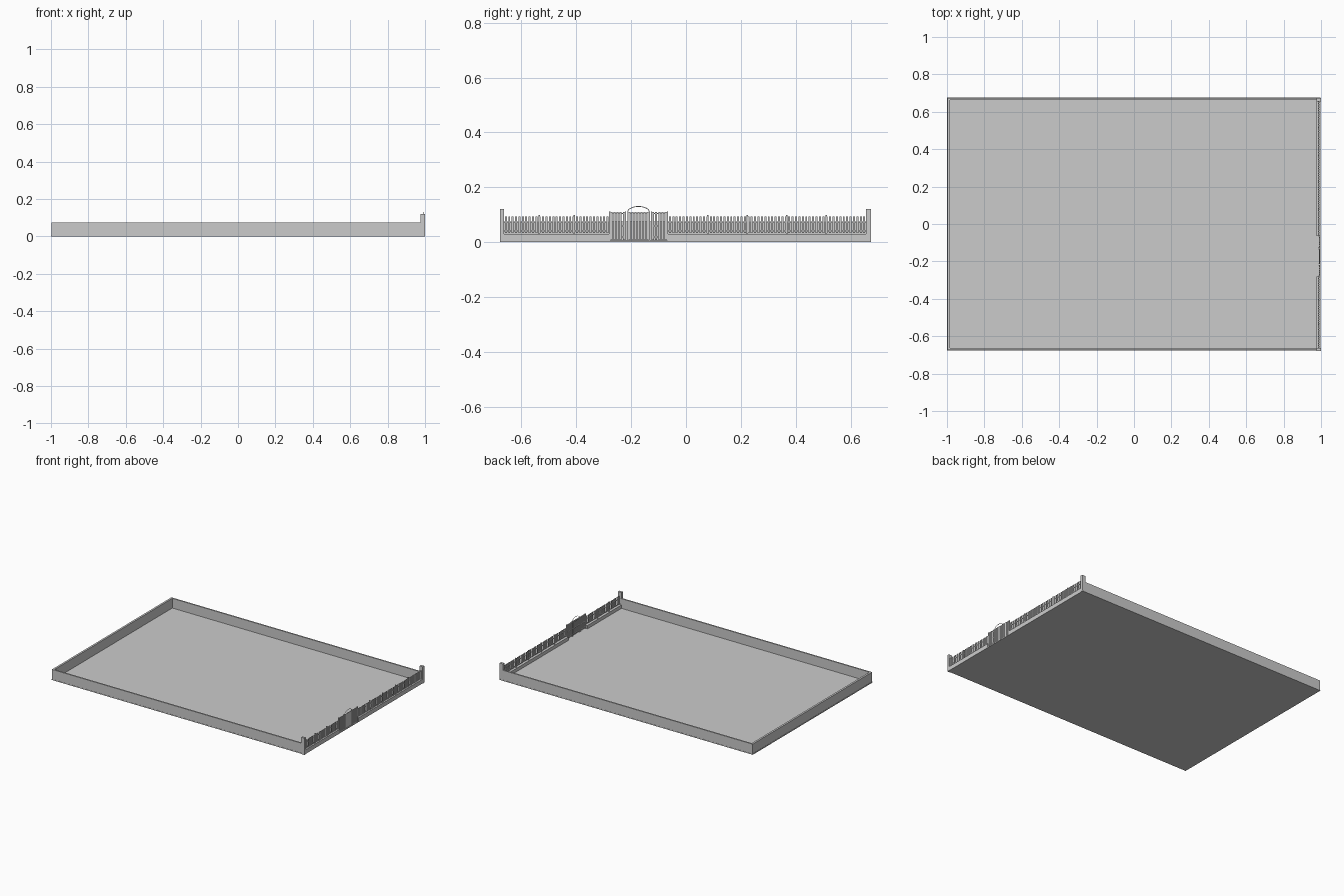
import bpy, bmesh, math
from mathutils import Matrix, Vector

if "Cube" in bpy.data.objects:
    bpy.data.objects.remove(bpy.data.objects["Cube"])


def boxes(name, specs):
    """One object made of axis-aligned boxes (x0, x1, y0, y1, z0, z1)."""
    bm = bmesh.new()
    for x0, x1, y0, y1, z0, z1 in specs:
        m = Matrix.Translation(((x0 + x1) / 2, (y0 + y1) / 2, (z0 + z1) / 2))
        m = m @ Matrix.Diagonal((x1 - x0, y1 - y0, z1 - z0, 1))
        bmesh.ops.create_cube(bm, size=1, matrix=m)
    me = bpy.data.meshes.new(name)
    bm.to_mesh(me)
    bm.free()
    ob = bpy.data.objects.new(name, me)
    bpy.context.collection.objects.link(ob)
    return ob


W = 0.675            # half depth of the yard
G0, G1 = -0.28, -0.065   # gate opening

# Ground slab
boxes("floor", [(-1, 0.997, -W, W, 0, 0.006)])

# Solid walls on three sides
boxes("left_wall", [(-0.998, -0.984, -W + 0.001, W - 0.001, 0.006, 0.075)])
boxes("front_wall", [(-0.998, 0.98, -W + 0.001, -W + 0.011, 0.006, 0.075)])
boxes("back_wall", [(-0.998, 0.98, W - 0.011, W - 0.001, 0.006, 0.075)])

# Corner pillars
boxes("corner_pillars", [(0.975, 1, -0.679, -0.663, 0, 0.12),
                         (0.975, 1, 0.656, 0.674, 0, 0.12)])

# Low plinth under the fence, open at the gate
boxes("fence_plinth", [(0.975, 0.997, -0.665, G0, 0.004, 0.03),
                       (0.975, 0.997, G1, 0.66, 0.004, 0.03)])

# Fence: pickets, rails and regular posts on both sides of the gate
pickets, rails, posts = [], [], []
for a, b in ((-0.663, G0), (G1, 0.656)):
    n = round((b - a) / 0.0125)
    step = (b - a) / n
    for i in range(n):
        y = a + step * (i + 0.5)
        pickets.append((0.988, 0.991, y - 0.0036, y + 0.0036, 0.034, 0.093))
    for z in (0.040, 0.074):
        rails.append((0.985, 0.988, a, b, z - 0.002, z + 0.002))
    m = max(2, round((b - a) / 0.145))
    for i in range(1, m):
        y = a + (b - a) * i / m
        posts.append((0.983, 0.989, y - 0.003, y + 0.003, 0.03, 0.098))
boxes("fence_pickets", pickets)
boxes("fence_rails", rails)
boxes("fence_posts", posts)

# Gate: three framed leaves filled with slats
slats, frames = [], []
for a, b in ((-0.278, -0.221), (-0.212, -0.134), (-0.126, -0.068)):
    n = round((b - a) / 0.011)
    step = (b - a) / n
    for i in range(n):
        y = a + step * (i + 0.5)
        slats.append((0.991, 0.994, y - 0.0037, y + 0.0037, 0.008, 0.11))
    for z in (0.018, 0.058, 0.104):
        frames.append((0.988, 0.991, a, b, z - 0.002, z + 0.002))
    for y in (a, b):
        frames.append((0.987, 0.994, y - 0.002, y + 0.002, 0.005, 0.112))
boxes("gate_slats", slats)
boxes("gate_frames", frames)

# Thin arched hoop over the middle leaf
curve = bpy.data.curves.new("gate_arch", 'CURVE')
curve.dimensions = '3D'
curve.bevel_depth = 0.0015
curve.bevel_resolution = 1
spline = curve.splines.new('POLY')
N = 16
spline.points.add(N)
for i, p in enumerate(spline.points):
    t = math.pi * i / N
    p.co = (0.992, -0.173 - 0.04 * math.cos(t), 0.109 + 0.021 * math.sin(t), 1)
bpy.context.collection.objects.link(bpy.data.objects.new("gate_arch", curve))
